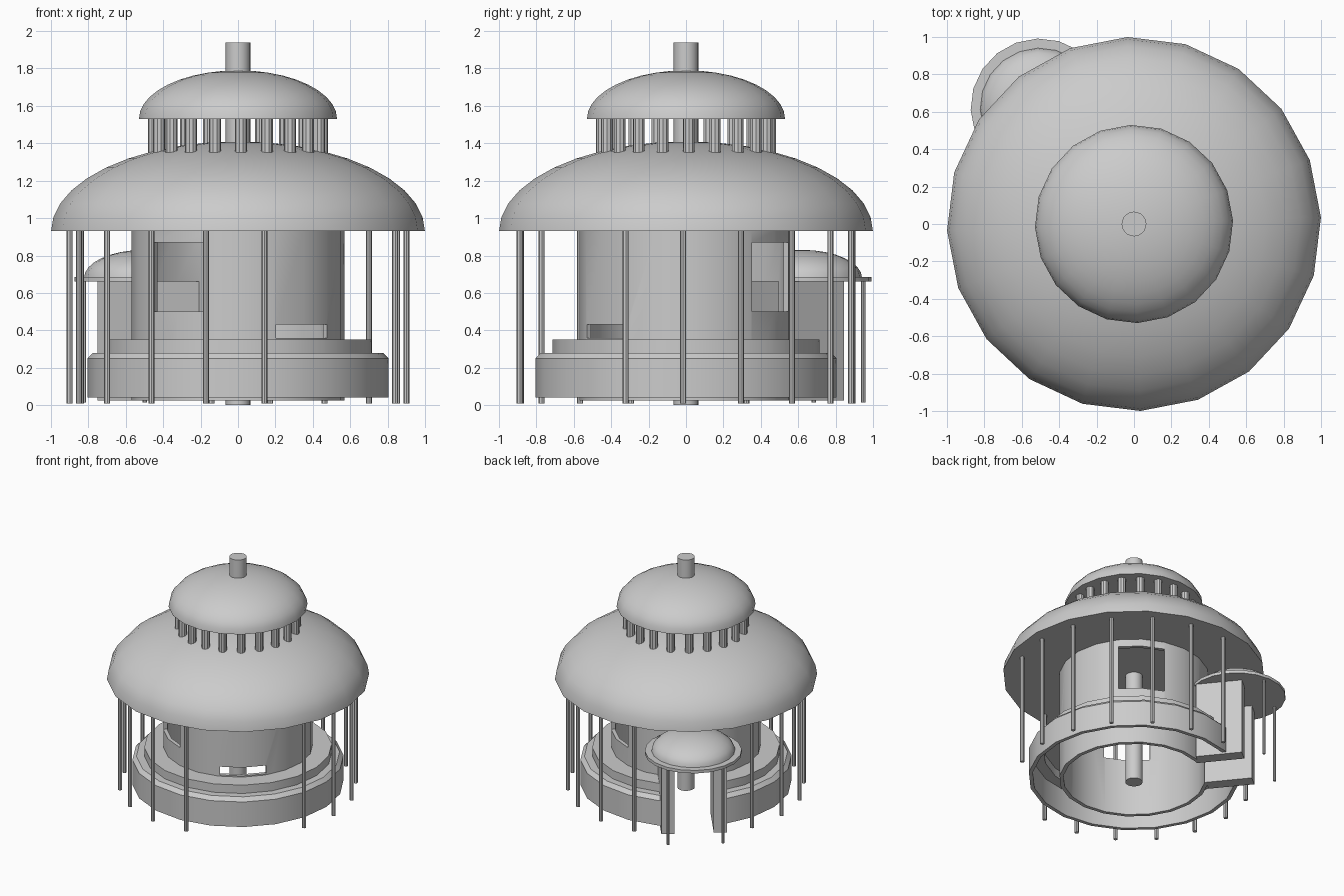
import bpy, bmesh, math
from mathutils import Matrix, Vector

if "Cube" in bpy.data.objects:
    bpy.data.objects.remove(bpy.data.objects["Cube"])

AXIS = math.radians(129)      # direction of the porch
PHASE = math.radians(2)       # rotation of the 20-sided rings


def finish(bm, name, smooth=True):
    bmesh.ops.remove_doubles(bm, verts=bm.verts, dist=1e-5)
    bmesh.ops.recalc_face_normals(bm, faces=bm.faces)
    me = bpy.data.meshes.new(name)
    bm.to_mesh(me)
    bm.free()
    ob = bpy.data.objects.new(name, me)
    bpy.context.collection.objects.link(ob)
    bpy.ops.object.select_all(action='DESELECT')
    ob.select_set(True)
    bpy.context.view_layer.objects.active = ob
    if smooth:
        bpy.ops.object.shade_smooth_by_angle(angle=math.radians(32))
    return ob


def lathe(name, profile, center=(0, 0), sides=20, phase=PHASE):
    """Spin a closed (r, z) outline around a vertical axis."""
    bm = bmesh.new()
    rings = []
    for i in range(sides):
        a = phase + i * 2 * math.pi / sides
        rings.append([bm.verts.new((center[0] + r * math.cos(a),
                                    center[1] + r * math.sin(a), z))
                      for r, z in profile])
    n = len(profile)
    for i in range(sides):
        p, q = rings[i], rings[(i + 1) % sides]
        for j in range(n):
            k = (j + 1) % n
            if profile[j][0] == 0 and profile[k][0] == 0:
                continue
            if profile[j][0] == 0:
                bm.faces.new((p[j], q[k], p[k]))
            elif profile[k][0] == 0:
                bm.faces.new((p[j], q[j], p[k]))
            else:
                bm.faces.new((p[j], q[j], q[k], p[k]))
    return finish(bm, name)


def dome(radius, z0, height, steps=10):
    pts = [(0, z0)]
    for i in range(steps):
        t = i * math.pi / 2 / steps
        pts.append((radius * math.cos(t), z0 + height * math.sin(t)))
    return pts + [(0, z0 + height)]


def post(name, x, y, r, z0, z1, sides):
    return lathe(name, [(0, z0), (r, z0), (r, z1), (0, z1)], (x, y), sides)


def box(name, angle, d0, d1, s0, s1, z0, z1):
    """Box spanning d0..d1 along a direction and s0..s1 sideways."""
    bm = bmesh.new()
    bmesh.ops.create_cube(bm, size=1)
    bm.transform(Matrix.Rotation(angle, 4, 'Z')
                 @ Matrix.Translation(((d0 + d1) / 2, (s0 + s1) / 2, (z0 + z1) / 2))
                 @ Matrix.Diagonal((d1 - d0, s1 - s0, z1 - z0, 1)))
    return finish(bm, name, False)


def cut(ob, cutter):
    cutter.hide_render = True
    m = ob.modifiers.new("cut", 'BOOLEAN')
    m.operation = 'DIFFERENCE'
    m.solver = 'EXACT'
    m.object = cutter
    bpy.context.view_layer.objects.active = ob
    bpy.ops.object.modifier_apply(modifier=m.name)


def polar(r, a):
    return r * math.cos(a), r * math.sin(a)


# roofs and central pole
lathe("main_roof", dome(1.0, 0.93, 0.48))
lathe("upper_roof", dome(0.53, 1.53, 0.26))
post("central_pole", 0, 0, 0.066, 0.0, 1.94, 20)

# round wall and hollow stepped base
wall = lathe("round_wall", [(0.57, 0.025), (0.57, 0.93), (0.54, 0.93), (0.54, 0.025)])
base = lathe("stepped_base", [(0.805, 0.04), (0.805, 0.25), (0.775, 0.28), (0.715, 0.28),
                              (0.715, 0.35), (0.56, 0.35), (0.56, 0.32), (0.69, 0.32),
                              (0.69, 0.25), (0.775, 0.25), (0.775, 0.04)])

# openings: doorway, low slot opposite, two windows across
cutters = [box("door_cutter", AXIS, 0.3, 1.0, -0.15, 0.15, -0.1, 0.66),
           box("slot_cutter", AXIS + math.pi, 0.3, 0.7, -0.175, 0.175, 0.36, 0.43),
           box("window_cutter", AXIS - math.radians(73), -0.8, 0.8, -0.175, 0.175, 0.5, 0.87)]
for c in cutters:
    cut(wall, c)
cut(base, cutters[0])
for c in cutters:
    bpy.data.objects.remove(c)

# lantern posts between the two roofs
for i in range(20):
    x, y = polar(0.45, PHASE + i * math.pi / 10)
    post(f"lantern_post_{i}", x, y, 0.032, 1.34, 1.535, 10)

# veranda posts, leaving gaps at the porch and the slot
for i in range(18):
    deg = -1 + 20 * i
    if deg in (119, 139, 299, 319):
        continue
    x, y = polar(0.9, math.radians(deg))
    post(f"veranda_post_{i}", x, y, 0.016, 0.01, 0.94, 8)

# porch: side walls, rim, dome and front posts
for name, s in (("left", 1), ("right", -1)):
    lo, hi = sorted((s * 0.15, s * 0.25))
    box(f"porch_wall_{name}", AXIS, 0.53, 0.885, lo, hi, 0.025, 0.665)
    p = Matrix.Rotation(AXIS, 3, 'Z') @ Vector((1.05, s * 0.21, 0))
    post(f"porch_post_{name}", p.x, p.y, 0.012, 0.015, 0.67, 8)


def clear_inside(ob, keep=0.555):
    # keep the porch roof out of the round room
    c = post("room_cutter", 0, 0, keep, 0.4, 0.92, 20)
    cut(ob, c)
    bpy.data.objects.remove(c)


center = polar(0.80, AXIS)
clear_inside(lathe("porch_rim", [(0, 0.66), (0.37, 0.66), (0.37, 0.685), (0, 0.685)], center))
clear_inside(lathe("porch_dome", dome(0.32, 0.68, 0.15, 8), center))
